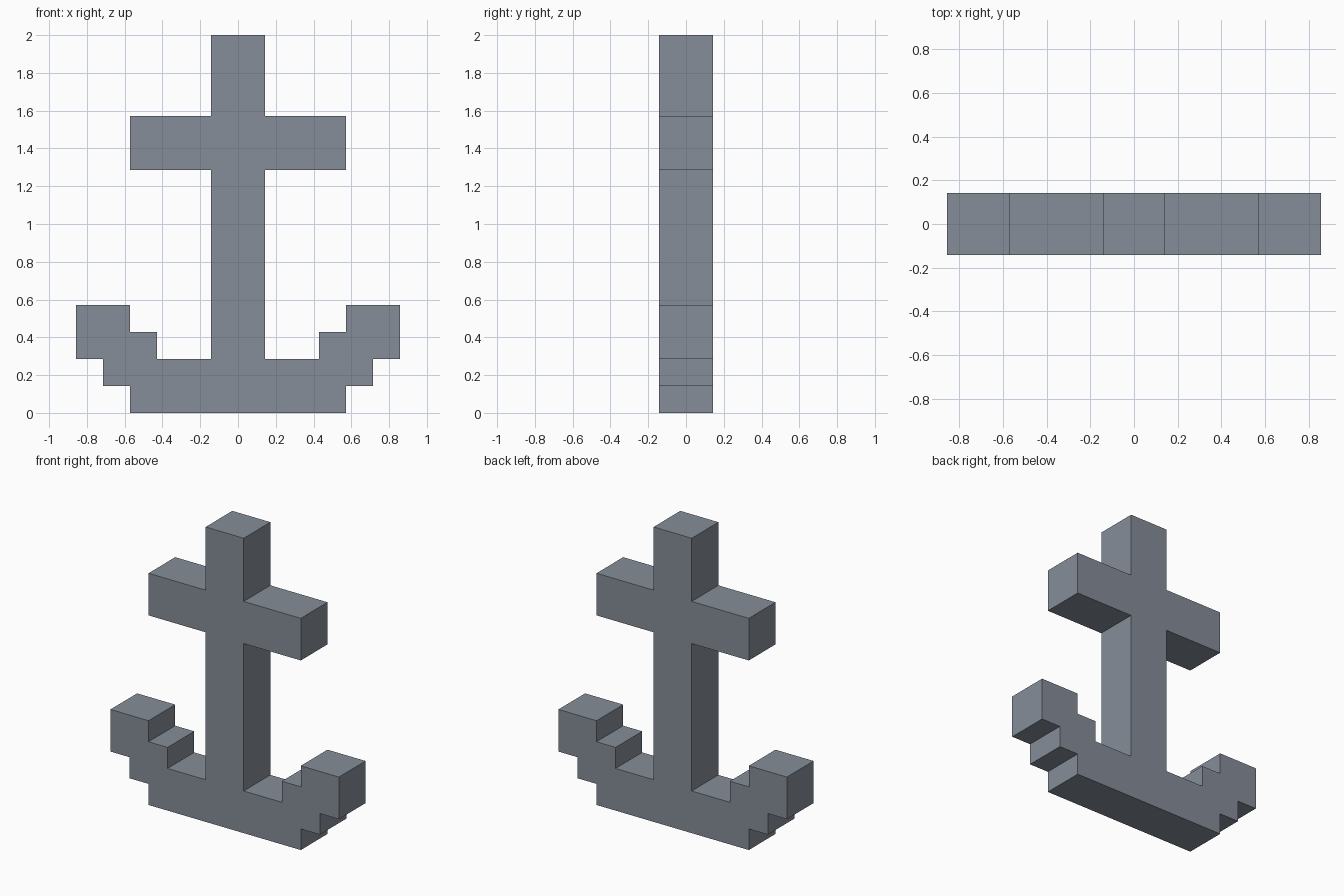
import bpy
import bmesh

cube = bpy.data.objects.get("Cube")
if cube:
    bpy.data.objects.remove(cube, do_unlink=True)

UNIT = 1 / 7   # grid step of the blocky design

# Single slate grey metal
metal = bpy.data.materials.new("slate grey")
metal.use_nodes = True
colour = (0.24, 0.27, 0.315, 1)
metal.diffuse_color = colour
metal.node_tree.nodes["Principled BSDF"].inputs["Base Color"].default_value = colour

# Half outline in grid steps, bottom to top
half = [
    (4, 0), (4, 1), (5, 1), (5, 2), (6, 2), (6, 4),       # stepped outer arm
    (4, 4), (4, 3), (3, 3), (3, 2), (1, 2),               # stepped inner arm
    (1, 9), (4, 9), (4, 11), (1, 11), (1, 14),            # shank and crossbar
]
outline = half + [(-x, z) for x, z in reversed(half)]

# Front face extruded backwards to the full thickness
bm = bmesh.new()
front = bm.faces.new([bm.verts.new((x * UNIT, -UNIT, z * UNIT)) for x, z in outline])
result = bmesh.ops.extrude_face_region(bm, geom=[front], use_keep_orig=True)
back_verts = [g for g in result["geom"] if isinstance(g, bmesh.types.BMVert)]
bmesh.ops.translate(bm, verts=back_verts, vec=(0, 2 * UNIT, 0))
bmesh.ops.recalc_face_normals(bm, faces=bm.faces)

mesh = bpy.data.meshes.new("anchor")
bm.to_mesh(mesh)
bm.free()
mesh.materials.append(metal)
anchor = bpy.data.objects.new("anchor", mesh)
bpy.context.collection.objects.link(anchor)
